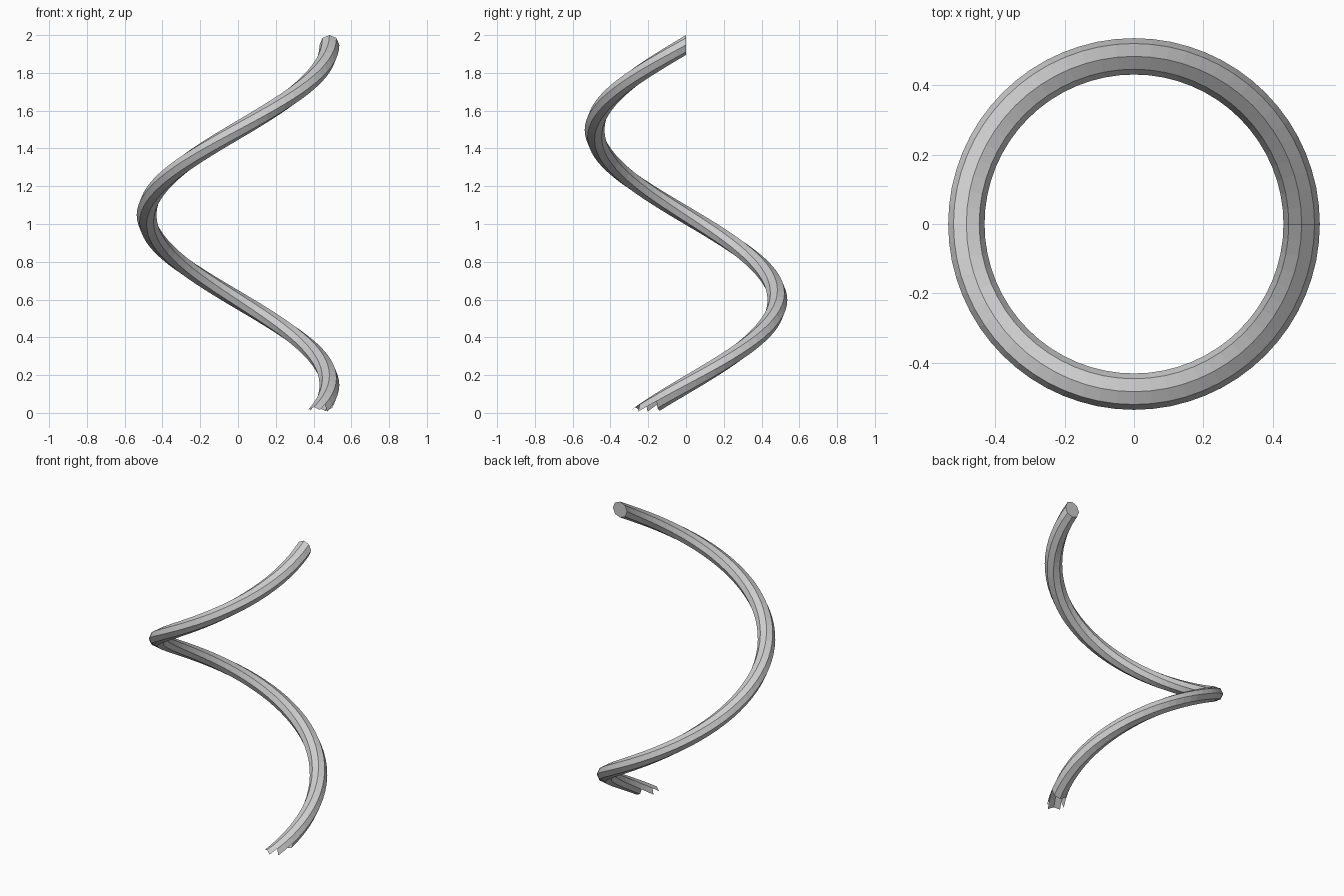
import bpy, bmesh
from math import sin, cos, tau

if "Cube" in bpy.data.objects:
    bpy.data.objects.remove(bpy.data.objects["Cube"])

R, r, SIDES = 0.484, 0.0525, 8      # helix radius, tube radius, octagon section
PITCH, STEPS = 1.8, 64              # rise and segments per turn
TOP = 2.0 - r                       # centre height of the upper end

bm = bmesh.new()

# Octagonal rings in upright radial planes, winding down from the upper end
rings = []
for i in range(STEPS + 10):
    t = -tau * i / STEPS
    zc = TOP + PITCH * t / tau
    ring = []
    for k in range(SIDES):
        a = tau * k / SIDES
        rad = R + r * cos(a)
        ring.append(bm.verts.new((rad * cos(t), rad * sin(t), zc + r * sin(a))))
    rings.append(ring)

# Flat cap at the top, then side strips; the bottom is left open and jagged
bm.faces.new(rings[0])
for a, b in zip(rings, rings[1:]):
    for k in range(SIDES):
        j = (k + 1) % SIDES
        bm.faces.new((a[k], b[k], b[j], a[j]))

# Drop every face that dips below the ground
low = [v for v in bm.verts if v.co.z < 0]
bmesh.ops.delete(bm, geom=low, context='VERTS')
loose = [v for v in bm.verts if not v.link_faces]
bmesh.ops.delete(bm, geom=loose, context='VERTS')
bmesh.ops.recalc_face_normals(bm, faces=bm.faces)

mesh = bpy.data.meshes.new("spiral_tube")
bm.to_mesh(mesh)
bm.free()
tube = bpy.data.objects.new("spiral_tube", mesh)
bpy.context.collection.objects.link(tube)
